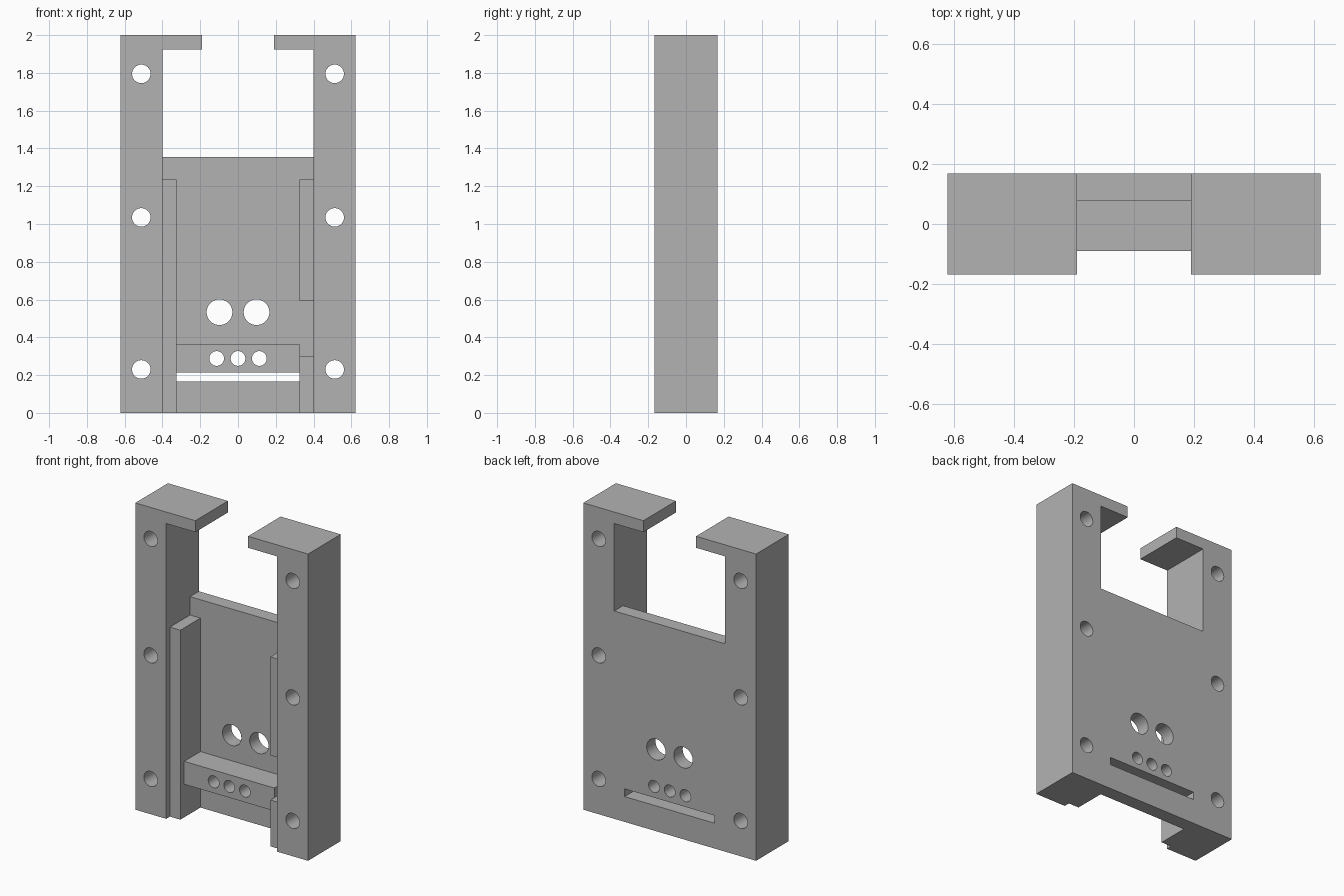
import bpy
from math import pi, radians

if "Cube" in bpy.data.objects:
    bpy.data.objects.remove(bpy.data.objects["Cube"], do_unlink=True)

grey = bpy.data.materials.new("plain_grey")
grey.use_nodes = True
colour = (0.45, 0.45, 0.45, 1)
grey.diffuse_color = colour
grey.node_tree.nodes["Principled BSDF"].inputs["Base Color"].default_value = colour

HALF_W, HALF_D, HEIGHT = 0.623, 0.168, 2.0
INNER, RAIL_IN = 0.4, 0.325      # channel half width, rail inner edge
PLATE_Y, RAIL_Y, BAR_Y = 0.077, -0.13, -0.09


def box(name, x, y, z):
    """Box spanning the given (min, max) ranges."""
    bpy.ops.mesh.primitive_cube_add(size=1)
    ob = bpy.context.object
    ob.name = name
    ob.location = [(a + b) / 2 for a, b in (x, y, z)]
    ob.scale = [b - a for a, b in (x, y, z)]
    bpy.ops.object.transform_apply(location=True, rotation=False, scale=True)
    ob.data.materials.append(grey)
    return ob


def hole(x, z, radius):
    """Cylinder cutter running front to back."""
    bpy.ops.mesh.primitive_cylinder_add(vertices=48, radius=radius, depth=1,
                                        location=(x, 0, z), rotation=(pi / 2, 0, 0))
    ob = bpy.context.object
    ob.data.materials.append(grey)
    return ob


def cut(target, cutter):
    mod = target.modifiers.new("cut", "BOOLEAN")
    mod.operation, mod.solver, mod.object = "DIFFERENCE", "EXACT", cutter
    bpy.context.view_layer.objects.active = target
    bpy.ops.object.modifier_apply(modifier=mod.name)
    bpy.data.objects.remove(cutter, do_unlink=True)


def finish(ob):
    bpy.ops.object.select_all(action="DESELECT")
    ob.select_set(True)
    bpy.context.view_layer.objects.active = ob
    bpy.ops.object.shade_smooth_by_angle(angle=radians(30))


# Housing: columns, top tabs and back plate carved from one block
housing = box("housing", (-HALF_W, HALF_W), (-HALF_D, HALF_D), (0, HEIGHT))
cut(housing, box("channel", (-INNER, INNER), (-1, PLATE_Y), (-1, 1.925)))
cut(housing, box("window", (-INNER, INNER), (-1, 1), (1.355, 1.925)))
cut(housing, box("tab_gap", (-0.19, 0.19), (-1, 1), (1.8, 3)))
cut(housing, box("slot", (-RAIL_IN, RAIL_IN), (-1, 1), (0.165, 0.215)))

# Crossbar above the slot
crossbar = box("crossbar", (-RAIL_IN, RAIL_IN), (BAR_Y, PLATE_Y), (0.215, 0.365))

# Mounting holes in the columns, then the two large plate holes
for side in (-1, 1):
    for z in (0.23, 1.035, 1.795):
        cut(housing, hole(side * 0.512, z, 0.049))
    cut(housing, hole(side * 0.098, 0.533, 0.068))

# Small pin holes through crossbar and plate
for x in (-0.113, 0, 0.113):
    for part in (housing, crossbar):
        cut(part, hole(x, 0.288, 0.039))

finish(housing)
finish(crossbar)

# Guide rails along the columns; the left one is split
box("right_rail", (-INNER, -RAIL_IN), (RAIL_Y, PLATE_Y), (0, 1.235))
box("left_lower_rail", (RAIL_IN, INNER), (RAIL_Y, PLATE_Y), (0, 0.302))
box("left_upper_rail", (RAIL_IN, INNER), (RAIL_Y, PLATE_Y), (0.593, 1.235))
